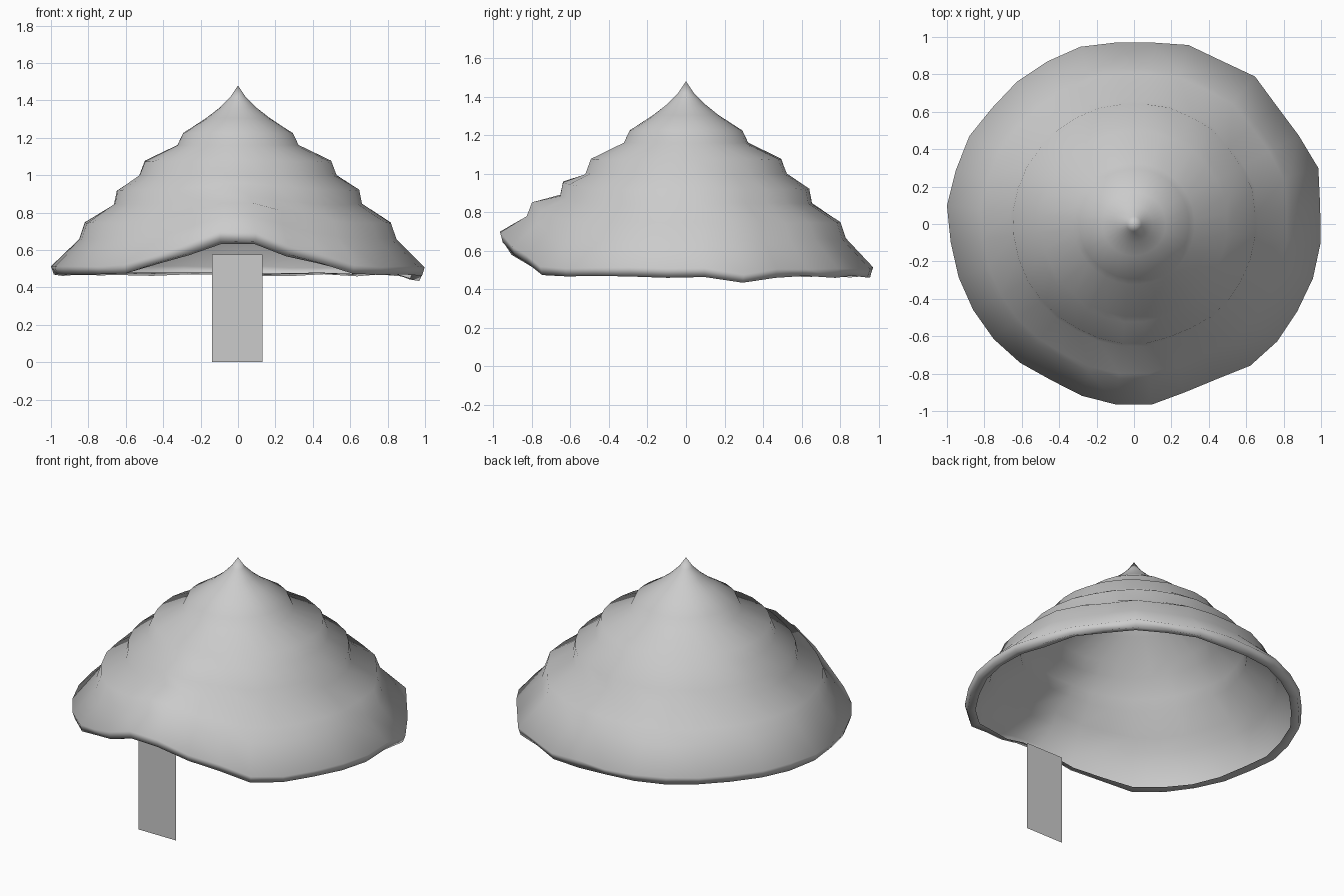
import bpy, bmesh, random
from math import pi, cos, sin, radians, degrees

if "Cube" in bpy.data.objects:
    bpy.data.objects.remove(bpy.data.objects["Cube"])

random.seed(4)
SEG = 32

# Stepped thatch profile (radius, height), tip to rolled rim
PROFILE = [(0.04, 1.42), (0.10, 1.36), (0.17, 1.305), (0.295, 1.225), (0.325, 1.16),
           (0.50, 1.075), (0.53, 1.0), (0.65, 0.92), (0.665, 0.845), (0.82, 0.745),
           (0.85, 0.66), (1.0, 0.51), (0.985, 0.465), (0.935, 0.475)]

# Uneven outline of the rim, counter-clockwise from +x
RIM = [1.0, 1.03, 1.0, .99, 1.02, .99, 1.0, .975, .975, .99, .985, .985, .98, .998, .995, 1.005,
       .985, .98, .975, .97, .96, .945, .96, .97, .97, .94, .94, .98, .99, .99, 1.0, 1.003]

# Lift over the doorway, by segments away from the front
ARCH = [1.0, 0.6, 0.33, 0.06]


def make_object(name, bm, smooth):
    mesh = bpy.data.meshes.new(name)
    bm.to_mesh(mesh)
    bm.free()
    if smooth:
        for p in mesh.polygons:
            p.use_smooth = True
    ob = bpy.data.objects.new(name, mesh)
    bpy.context.collection.objects.link(ob)
    return ob


# Thatched roof: an open, layered cone with a raised front edge
bm = bmesh.new()
tip = bm.verts.new((0, 0, 1.48))
rings = []
for r, z in PROFILE:
    ring = []
    for k in range(SEG):
        a = 2 * pi * (k + 0.5) / SEG
        rad = r * (1 + (RIM[k] - 1) * r ** 2)
        away = int(abs(k + 0.5 - 24))
        lift = ARCH[away] if away < len(ARCH) else 0
        h = z + lift * 0.19 * max(0, (r - 0.55) / 0.45) ** 1.1
        if r > 0.9 and k == 1:
            h -= 0.03
        h += random.uniform(-0.006, 0.006) * r
        ring.append(bm.verts.new((rad * cos(a), rad * sin(a), h)))
    rings.append(ring)
for k in range(SEG):
    n = (k + 1) % SEG
    bm.faces.new((tip, rings[0][k], rings[0][n]))
    for up, low in zip(rings, rings[1:]):
        bm.faces.new((up[k], low[k], low[n], up[n]))
make_object("thatched_roof", bm, True)

# Door: a flat panel below the raised edge
bm = bmesh.new()
bm.faces.new([bm.verts.new((x, -0.82, z)) for x, z in
              ((-0.138, 0), (0.13, 0), (0.13, 0.575), (-0.138, 0.575))])
make_object("door_panel", bm, False)
